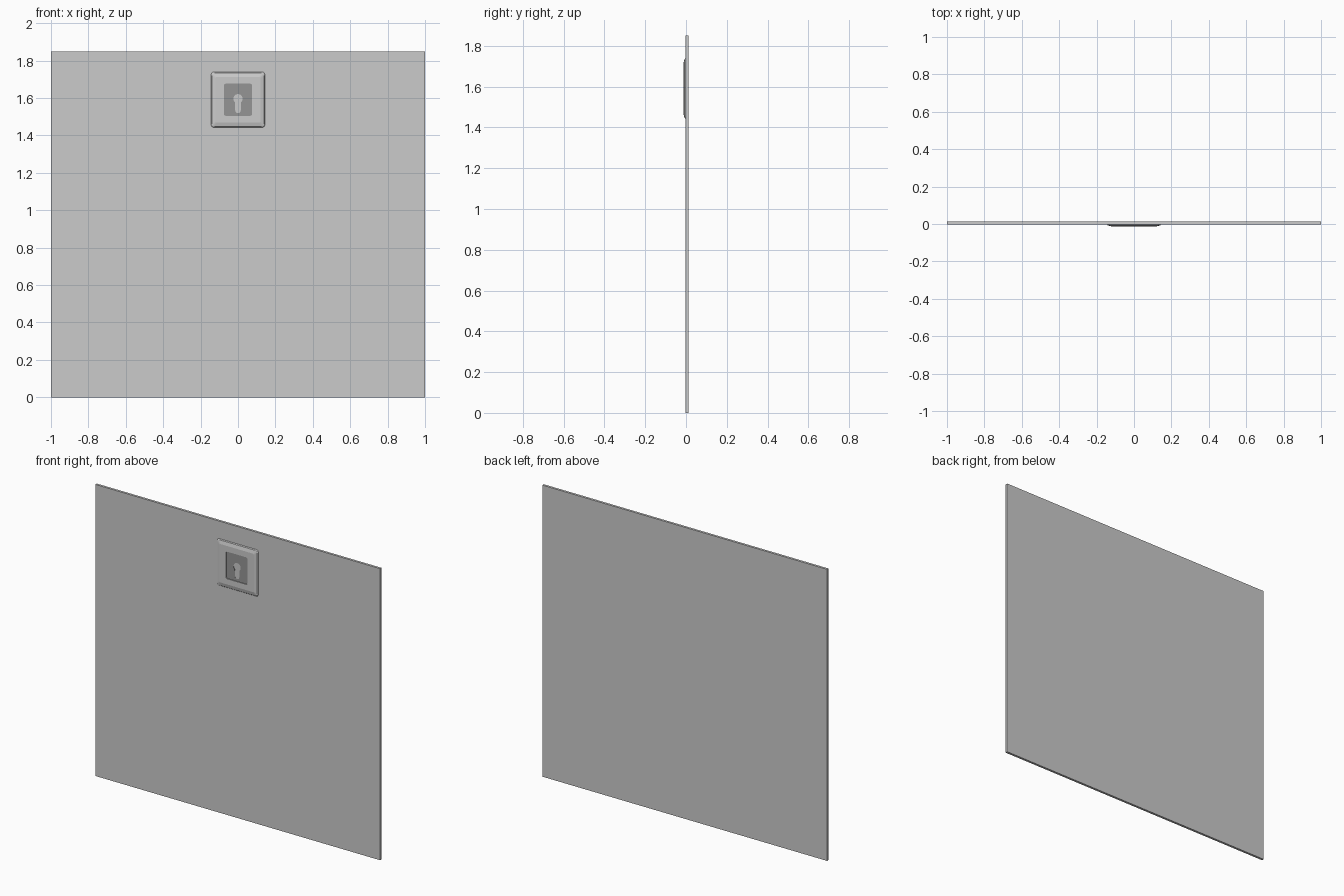
import bpy, bmesh, math
from mathutils import Matrix, Vector

if "Cube" in bpy.data.objects:
    bpy.data.objects.remove(bpy.data.objects["Cube"])

ZC = 1.591                      # height of the lock centre
BACK, FACE, FRONT = 0.013, -0.002, -0.013


def add_object(name, bm):
    bmesh.ops.recalc_face_normals(bm, faces=bm.faces)
    mesh = bpy.data.meshes.new(name)
    bm.to_mesh(mesh)
    bm.free()
    obj = bpy.data.objects.new(name, mesh)
    bpy.context.collection.objects.link(obj)
    return obj


def rounded_rect(hw, hh, r, seg):
    """Outline in x/z around the lock centre, with rounded corners."""
    pts = []
    for i, (sx, sz) in enumerate([(1, 1), (-1, 1), (-1, -1), (1, -1)]):
        for k in range(seg + 1):
            a = math.pi / 2 * (i + k / seg)
            pts.append((sx * (hw - r) + r * math.cos(a),
                        sz * (hh - r) + r * math.sin(a)))
    return pts


# flat panel
bm = bmesh.new()
bmesh.ops.create_cube(bm, size=1)
bmesh.ops.scale(bm, vec=(2, BACK - FACE, 1.85), verts=bm.verts)
bmesh.ops.translate(bm, vec=(0, (BACK + FACE) / 2, 0.925), verts=bm.verts)
add_object("panel", bm)

# lock cylinder passing through the panel
bm = bmesh.new()
y0, y1 = -0.0065, BACK - 0.0001
bmesh.ops.create_cone(bm, cap_ends=True, segments=32, radius1=0.118, radius2=0.118,
                      depth=y1 - y0,
                      matrix=Matrix.Translation((0, (y0 + y1) / 2, ZC))
                      @ Matrix.Rotation(math.pi / 2, 4, 'X'))
add_object("lock_barrel", bm)

# cover plate: bevelled rim, flat face and recess wall
bm = bmesh.new()
rings = []
for hw, hh, r, y in [(0.145, 0.149, 0.014, FACE + 0.001), (0.140, 0.144, 0.014, -0.0075),
                     (0.120, 0.122, 0.006, FRONT), (0.075, 0.086, 0.010, FRONT),
                     (0.075, 0.086, 0.010, -0.0075)]:
    rings.append([bm.verts.new((x, y, ZC + z)) for x, z in rounded_rect(hw, hh, r, 3)])
for a, b in zip(rings, rings[1:]):
    n = len(a)
    for i in range(n):
        j = (i + 1) % n
        bm.faces.new((a[i], a[j], b[j], b[i]))
add_object("cover_plate", bm)

# recessed dark insert with a keyhole opening
radius, half_slot, head_z, foot_z = 0.025, 0.017, 0.005, -0.072
start = -math.acos(half_slot / radius)
sweep = math.pi - 2 * start
keyhole = [(radius * math.cos(start + sweep * k / 20),
            head_z + radius * math.sin(start + sweep * k / 20)) for k in range(21)]
foot_r = 0.015
keyhole += [(foot_r * math.cos(math.pi + math.pi * k / 8),
             foot_z + foot_r + foot_r * math.sin(math.pi + math.pi * k / 8)) for k in range(9)]
curve = bpy.data.curves.new("insert_outline", 'CURVE')
curve.dimensions = '2D'
curve.fill_mode = 'BOTH'
curve.extrude = 0.0006
for outline in (rounded_rect(0.075, 0.086, 0.010, 3), keyhole):
    s = curve.splines.new('POLY')
    s.points.add(len(outline) - 1)
    for p, (x, z) in zip(s.points, outline):
        p.co = (x, z, 0, 1)
    s.use_cyclic_u = True
temp = bpy.data.objects.new("insert_outline", curve)
bpy.context.collection.objects.link(temp)
dg = bpy.context.evaluated_depsgraph_get()
mesh = bpy.data.meshes.new_from_object(temp.evaluated_get(dg))
bpy.data.objects.remove(temp)
mesh.transform(Matrix.Translation((0, -0.0082, ZC)) @ Matrix.Rotation(math.pi / 2, 4, 'X'))
insert = bpy.data.objects.new("keyhole_insert", mesh)
bpy.context.collection.objects.link(insert)
dark = bpy.data.materials.new("dark_grey")
dark.diffuse_color = (0.3, 0.3, 0.3, 1)
dark.use_nodes = True
dark.node_tree.nodes["Principled BSDF"].inputs["Base Color"].default_value = dark.diffuse_color
mesh.materials.clear()
mesh.materials.append(dark)
